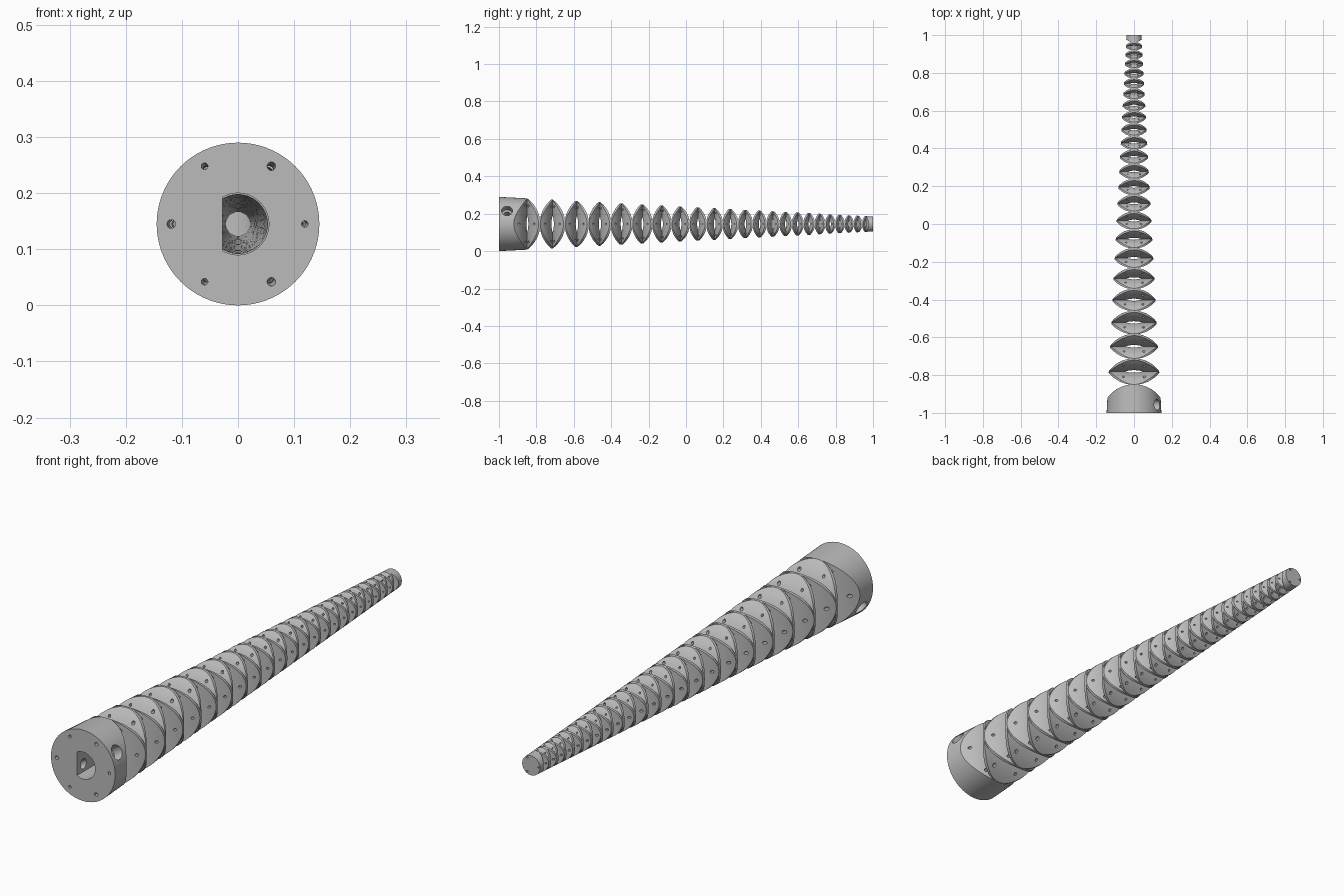
import bpy, bmesh, math
from mathutils import Vector, Matrix

if "Cube" in bpy.data.objects:
    bpy.data.objects.remove(bpy.data.objects["Cube"], do_unlink=True)

R_BASE, APEX = 0.145, 1.76          # cone radius at y=-1 and y of its apex
AXIS_Z = R_BASE
FIRST, RATIO, JOINTS = -0.85, 0.9734, 45
SIDES, RINGS = 72, 6
WEB = 0.0012                        # overlap that joins neighbours at the hinge

grey = bpy.data.materials.new("light_grey")
grey.use_nodes = True
grey.diffuse_color = (0.5, 0.5, 0.5, 1)
grey.node_tree.nodes["Principled BSDF"].inputs["Base Color"].default_value = (0.5, 0.5, 0.5, 1)


def outer(y):
    return R_BASE * (APEX - y) / (APEX + 1)


def bore(y, a):
    return 0.038 - 0.017 * y


def d_socket(y, a):
    # round bore with one flat on the -x side
    return min(0.055, 0.028 / max(-math.cos(a), 1e-4))


def solid(y, a):
    return 0.0


def joint_y(n):
    return APEX - (APEX - FIRST) * RATIO ** n


def flat(y):
    return lambda x, z: y


def rolling(n, side):
    """Cylindrical face at hinge n; side is -1 in front of it and +1 behind it."""
    c = joint_y(n)
    sag = (joint_y(n + 1) - c) * (0.97 - 0.2 * n / JOINTS)
    R = outer(c)
    rho = (R * R + sag * sag) / (2 * sag)

    def face(x, z):
        u = x if n % 2 == 0 else z
        return c + side * (rho - math.sqrt(max(rho * rho - u * u, 0)) - WEB)
    return face


def make_object(name, bm):
    bmesh.ops.recalc_face_normals(bm, faces=bm.faces[:])
    mesh = bpy.data.meshes.new(name)
    bm.to_mesh(mesh)
    bm.free()
    mesh.materials.append(grey)
    ob = bpy.data.objects.new(name, mesh)
    bpy.context.collection.objects.link(ob)
    return ob


def disc(name, front, back, inner, y_mid):
    """Closed ring between two faces, with a tapered rim and an inner wall."""
    bm = bmesh.new()
    grids = []
    for face in (front, back):
        grid = []
        for k in range(RINGS + 1):
            ring = []
            for i in range(SIDES):
                a = math.tau * i / SIDES
                y = y_mid
                for _ in range(4):
                    r = inner(y, a) + (outer(y) - inner(y, a)) * k / RINGS
                    x, z = r * math.cos(a), r * math.sin(a)
                    y = face(x, z)
                ring.append(bm.verts.new((x, y, z + AXIS_Z)))
            grid.append(ring)
        grids.append(grid)

    def bridge(p, q):
        for i in range(SIDES):
            j = (i + 1) % SIDES
            bm.faces.new((p[i], p[j], q[j], q[i]))

    for grid in grids:
        for p, q in zip(grid, grid[1:]):
            bridge(p, q)
    bridge(grids[0][-1], grids[1][-1])
    if inner is not solid:
        bridge(grids[0][0], grids[1][0])
    else:
        for grid in grids:
            bmesh.ops.pointmerge(bm, verts=grid[0], merge_co=grid[0][0].co)
    return make_object(name, bm)


def add_rod(bm, start, end, r1, r2, sides):
    start, end = Vector(start), Vector(end)
    d = end - start
    turn = d.to_track_quat('Z', 'Y').to_matrix().to_4x4()
    bmesh.ops.create_cone(bm, cap_ends=True, segments=sides, radius1=r1, radius2=r2,
                          depth=d.length,
                          matrix=Matrix.Translation((start + end) / 2) @ turn)


def polar(y, r, a):
    return (r * math.cos(a), y, AXIS_Z + r * math.sin(a))


def tendon_cutter(name, angles, radius):
    bm = bmesh.new()
    y0, y1 = -1.05, 1.05
    for deg in angles:
        a = math.radians(deg)
        add_rod(bm, polar(y0, 0.82 * outer(y0), a), polar(y1, 0.82 * outer(y1), a),
                radius, radius * 0.45, 12)
    return make_object(name, bm)


def cut(ob, cutter):
    mod = ob.modifiers.new("holes", 'BOOLEAN')
    mod.operation, mod.solver, mod.object = 'DIFFERENCE', 'EXACT', cutter
    bpy.context.view_layer.objects.active = ob
    bpy.ops.object.modifier_apply(modifier=mod.name)


# Cutters: two sets of tendon channels and the cross screw holes
wide = tendon_cutter("wide_channel_cutter", (60, 180, 300), 0.0078)
narrow = tendon_cutter("narrow_channel_cutter", (0, 120, 240), 0.006)
screw_angle = math.radians(30)
bm = bmesh.new()
add_rod(bm, polar(-0.957, -0.2, screw_angle), polar(-0.957, 0.2, screw_angle), 0.018, 0.018, 24)
shank = make_object("screw_shank_cutter", bm)
bm = bmesh.new()
for s in (-1, 1):
    add_rod(bm, polar(-0.957, s * 0.1, screw_angle), polar(-0.957, s * 0.2, screw_angle),
            0.029, 0.029, 32)
heads = make_object("screw_head_cutter", bm)
cutters = [wide, narrow, shank, heads]
for c in cutters:
    c.hide_render = True

# Mounting base with shaft socket
base = disc("mounting_base", flat(-1), rolling(0, -1), d_socket, -0.92)
for c in cutters:
    cut(base, c)
parts = [base]

# Saddle-shaped links, each turned a quarter from the last
for n in range(JOINTS - 1):
    y_mid = (joint_y(n) + joint_y(n + 1)) / 2
    link = disc("link_%02d" % (n + 1), rolling(n, 1), rolling(n + 1, -1), bore, y_mid)
    cut(link, wide)
    cut(link, narrow)
    parts.append(link)

# Closed end cap
cap = disc("end_cap", rolling(JOINTS - 1, 1), flat(1), solid, 0.98)
cut(cap, wide)
parts.append(cap)

for c in cutters:
    bpy.data.objects.remove(c, do_unlink=True)

# Smooth curved faces, keep rims sharp
bpy.ops.object.select_all(action='DESELECT')
for p in parts:
    p.select_set(True)
bpy.context.view_layer.objects.active = base
bpy.ops.object.shade_smooth_by_angle(angle=math.radians(30))
